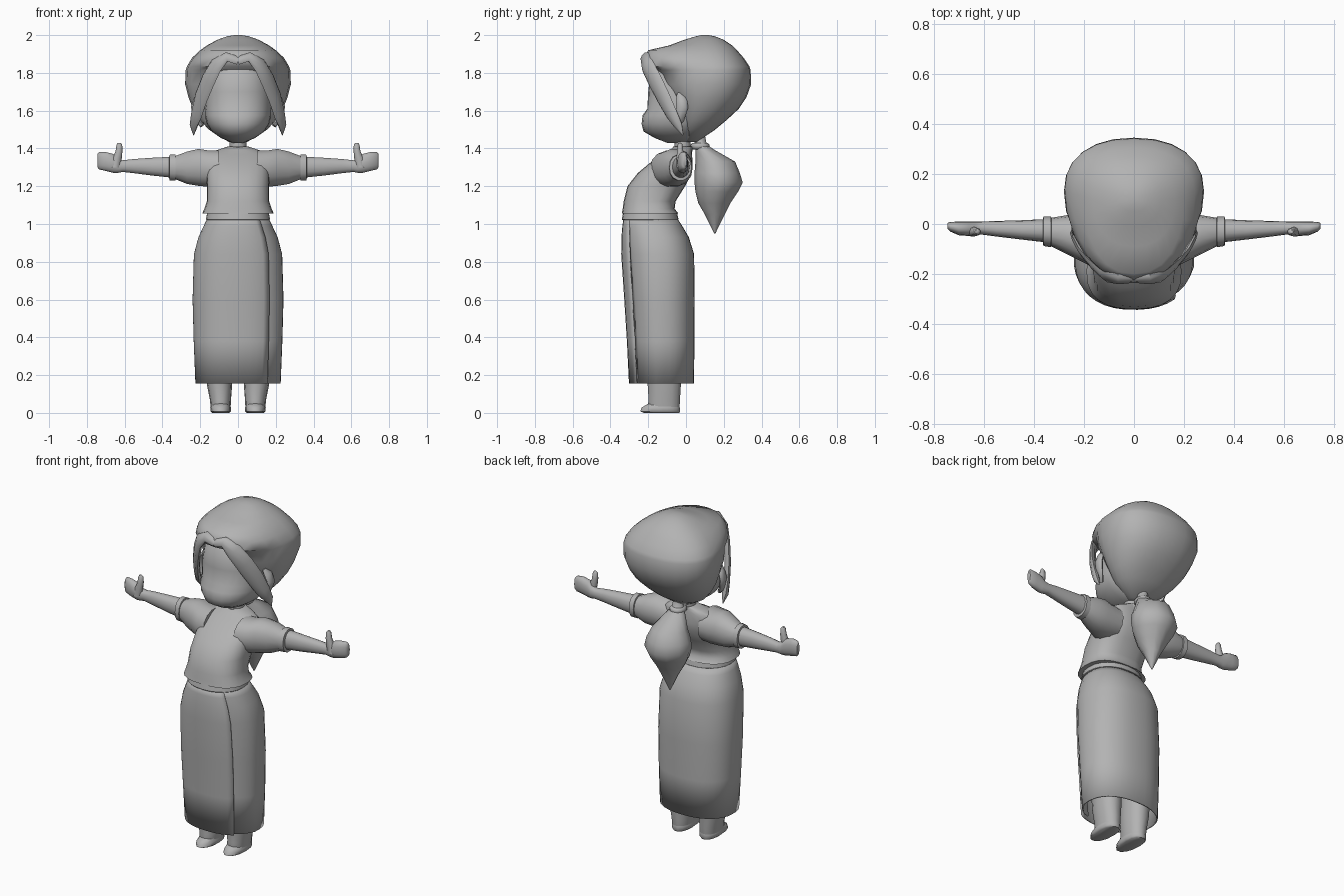
import bpy, math
from mathutils import Vector as V

grey = bpy.data.materials.new("neutral grey")
grey.diffuse_color = (0.45, 0.45, 0.45, 1)


def build(name, rings, mirror=False, caps=True, wrap=True, thick=0, sharp=50):
    """Skin a list of equally sized point rings."""
    n = len(rings[0])
    verts = [p for r in rings for p in r]
    faces = []
    for i in range(len(rings) - 1):
        for j in range(n if wrap else n - 1):
            k = (j + 1) % n
            faces.append((i * n + j, i * n + k, i * n + n + k, i * n + n + j))
    if caps:
        faces.append(tuple(reversed(range(n))))
        faces.append(tuple(range(len(verts) - n, len(verts))))
    me = bpy.data.meshes.new(name)
    me.from_pydata(verts, [], faces)
    me.materials.append(grey)
    ob = bpy.data.objects.new(name, me)
    bpy.context.collection.objects.link(ob)
    bpy.context.view_layer.objects.active = ob
    bpy.ops.object.select_all(action='DESELECT')
    ob.select_set(True)
    bpy.ops.object.mode_set(mode='EDIT')
    bpy.ops.mesh.select_all(action='SELECT')
    bpy.ops.mesh.normals_make_consistent(inside=False)
    bpy.ops.object.mode_set(mode='OBJECT')
    bpy.ops.object.shade_smooth_by_angle(angle=math.radians(sharp))
    if thick:
        ob.modifiers.new("thickness", 'SOLIDIFY').thickness = thick
    if mirror:
        ob.modifiers.new("mirror", 'MIRROR')
    return ob


def sp(v, e):
    return math.copysign(abs(v) ** (2 / e), v)


def slab(z, w, yf, yb, ym=None, e=2.2, n=24, cx=0):
    """Horizontal egg-shaped ring: half width, front, back, widest y."""
    ym = (yf + yb) / 2 if ym is None else ym
    out = []
    for i in range(n):
        a = math.tau * i / n
        s, c = sp(math.sin(a), e), sp(math.cos(a), e)
        out.append(V((cx + w * c, ym + s * ((yb - ym) if s > 0 else (ym - yf)), z)))
    return out


def cross(x, y0, y1, z0, z1, e=2.2, n=14):
    """Ring across the x axis, for sleeves, arms and hands."""
    return [V((x, (y0 + y1) / 2 + (y1 - y0) / 2 * sp(math.cos(math.tau * i / n), e),
               (z0 + z1) / 2 + (z1 - z0) / 2 * sp(math.sin(math.tau * i / n), e)))
            for i in range(n)]


def strand(name, pts, widths, thick, centre):
    """Flattened tapering lock lying on the surface around a centre."""
    pts = [V(p) for p in pts]
    rings = []
    for i, (p, w) in enumerate(zip(pts, widths)):
        t = (pts[min(i + 1, len(pts) - 1)] - pts[max(i - 1, 0)]).normalized()
        side = t.cross(p - V(centre)).normalized()
        out = side.cross(t).normalized()
        h = min(thick, w)
        rings.append([p + side * w * math.cos(math.tau * k / 8)
                      + out * h * math.sin(math.tau * k / 8) for k in range(8)])
    return build(name, rings, mirror=True)


# Head and neck
build("head", [slab(*r) for r in (
    (1.43, .03, -.10, .02, -.03), (1.455, .09, -.165, .05, -.03), (1.49, .14, -.225, .08, -.03),
    (1.53, .165, -.235, .1, -.03), (1.575, .176, -.23, .12, -.03), (1.61, .175, -.205, .13, -.03),
    (1.7, .175, -.2, .15, -.03), (1.79, .16, -.19, .15, -.03), (1.85, .12, -.14, .12, -.03))])
build("neck", [slab(z, .045, -.06, .025, n=12) for z in (1.36, 1.47)])
build("collar", [slab(z, w, -.07, .035, n=16) for z, w in ((1.385, .06), (1.405, .055), (1.41, .05))])

# Hair cap, hollowed back behind the face
build("hair_cap", [slab(*r, e=2.25) for r in (
    (1.435, .05, -.01, .06, .03), (1.5, .155, -.03, .155, .05), (1.55, .2, -.04, .215, .07),
    (1.61, .238, -.06, .28, .09), (1.67, .262, -.09, .32, .11), (1.74, .28, -.13, .345, .13),
    (1.815, .277, -.16, .342, .14), (1.835, .27, -.215, .335, .14), (1.88, .243, -.225, .305, .12),
    (1.92, .2, -.2, .27, .11), (1.945, .165, -.09, .245, .1), (1.975, .11, -.01, .2, .1),
    (1.993, .06, .05, .155, .1), (2.0, .02, .08, .12, .1))], sharp=60)
strand("side_lock", [(.0, -.215, 1.865), (.06, -.218, 1.885), (.115, -.205, 1.84), (.158, -.165, 1.76),
                     (.195, -.12, 1.67), (.22, -.075, 1.58), (.235, -.04, 1.52), (.235, -.015, 1.47)],
       [.025, .03, .045, .05, .048, .04, .025, .002], .018, (0, .05, 1.7))
strand("ear", [(.19, -.05, 1.52), (.215, -.035, 1.55), (.235, -.02, 1.62), (.22, -.025, 1.66), (.2, -.04, 1.69)],
       [.012, .025, .032, .03, .01], .015, (0, 0, 1.6))

# Ponytail and its tie
build("ponytail", [slab(*r, e=1.8, n=12) for r in (
    (1.47, .03, .04, .1), (1.42, .035, .045, .11), (1.39, .06, .05, .155), (1.33, .1, .05, .26),
    (1.27, .13, .045, .285), (1.22, .137, .045, .3), (1.17, .12, .05, .275),
    (1.11, .085, .065, .235), (1.05, .05, .1, .205), (.99, .022, .13, .175), (.95, .003, .15, .156))])
build("hair_tie", [slab(z, w, .07 - w, .08 + w, n=12) for z, w in ((1.43, .035), (1.42, .045), (1.405, .045), (1.395, .035))])

# Blouse: body, sleeves, cuffs
build("blouse", [slab(*r, e=2.5) for r in (
    (1.41, .055, -.065, .03), (1.392, .11, -.085, .03), (1.37, .155, -.125, .032), (1.32, .167, -.195, .035),
    (1.27, .167, -.255, .03), (1.2, .165, -.31, -.005), (1.12, .165, -.33, -.055),
    (1.08, .178, -.335, -.06), (1.055, .19, -.34, -.04))])
build("sleeve", [cross(*r) for r in (
    (.1, -.19, .03, 1.2, 1.39), (.16, -.175, .032, 1.195, 1.392), (.21, -.15, .035, 1.2, 1.4),
    (.27, -.12, .035, 1.21, 1.385), (.33, -.09, .025, 1.235, 1.362))], mirror=True)
build("sleeve_cuff", [cross(*r) for r in (
    (.33, -.088, .025, 1.235, 1.362), (.332, -.093, .03, 1.228, 1.37), (.362, -.088, .03, 1.23, 1.368),
    (.364, -.075, .02, 1.24, 1.358))], mirror=True, sharp=35)

# Arm, hand and thumb
build("arm", [cross(*r) for r in (
    (.34, -.075, .02, 1.243, 1.358), (.45, -.062, .015, 1.255, 1.352), (.55, -.05, .012, 1.268, 1.345),
    (.61, -.042, .01, 1.275, 1.338), (.635, -.045, .01, 1.27, 1.345), (.66, -.048, .01, 1.27, 1.372),
    (.7, -.045, .01, 1.28, 1.382), (.735, -.03, .008, 1.288, 1.382), (.745, -.02, .004, 1.3, 1.37))], mirror=True)
build("thumb", [slab(z, w, -.05 + t, -.012 - t, n=8, cx=x) for z, w, t, x in (
    (1.3, .025, 0, .65), (1.35, .025, 0, .64), (1.385, .018, .002, .63), (1.42, .015, .006, .628),
    (1.43, .007, .012, .63))], mirror=True)

# Wrap skirt: one open sheet whose end tucks under the front panel
N = 38
start = math.radians(-49)
rows = []
for z, w, yf, yb, gap in ((1.035, .16, -.33, -.05, .0), (.99, .182, -.337, -.02, .006), (.93, .21, -.342, .015, .012),
                          (.84, .234, -.343, .043, .018), (.6, .241, -.327, .046, .022), (.38, .235, -.313, .045, .024),
                          (.155, .226, -.302, .042, .026)):
    row, yc = [], (yf + yb) / 2
    for i in range(N + 1):
        # runs clockwise from the front edge, ends slightly underneath it
        a = start - (math.tau + .12) * i / N
        tuck = 1 - max(0, (i - N + 5) / 5) * gap / .2
        row.append(V((w * tuck * sp(math.cos(a), 2.3),
                      yc + (yb - yf) / 2 * tuck * sp(math.sin(a), 2.3), z)))
    rows.append(row)
build("wrap_skirt", rows, caps=False, wrap=False, thick=.008)
build("waistband", [slab(z, w, -.165 - w * 1.03, -.215 + w * 1.03) for z, w in ((1.02, .165), (1.025, .17), (1.065, .162))], sharp=35)

# Legs and pointed shoes
build("leg", [slab(z, w, yf, yb, n=14, cx=x) for z, w, yf, yb, x in (
    (.4, .075, -.215, -.01, .105), (.15, .067, -.205, -.025, .098), (.07, .056, -.2, -.03, .093),
    (.03, .053, -.205, -.032, .092), (.015, .05, -.2, -.034, .092))], mirror=True)
build("shoe", [slab(z, w, yf, yb, -.12, 2.2, 14, .092) for z, w, yf, yb in (
    (.05, .048, -.2, -.034), (.028, .055, -.238, -.031), (.008, .054, -.245, -.03), (.0, .045, -.225, -.034))], mirror=True)
